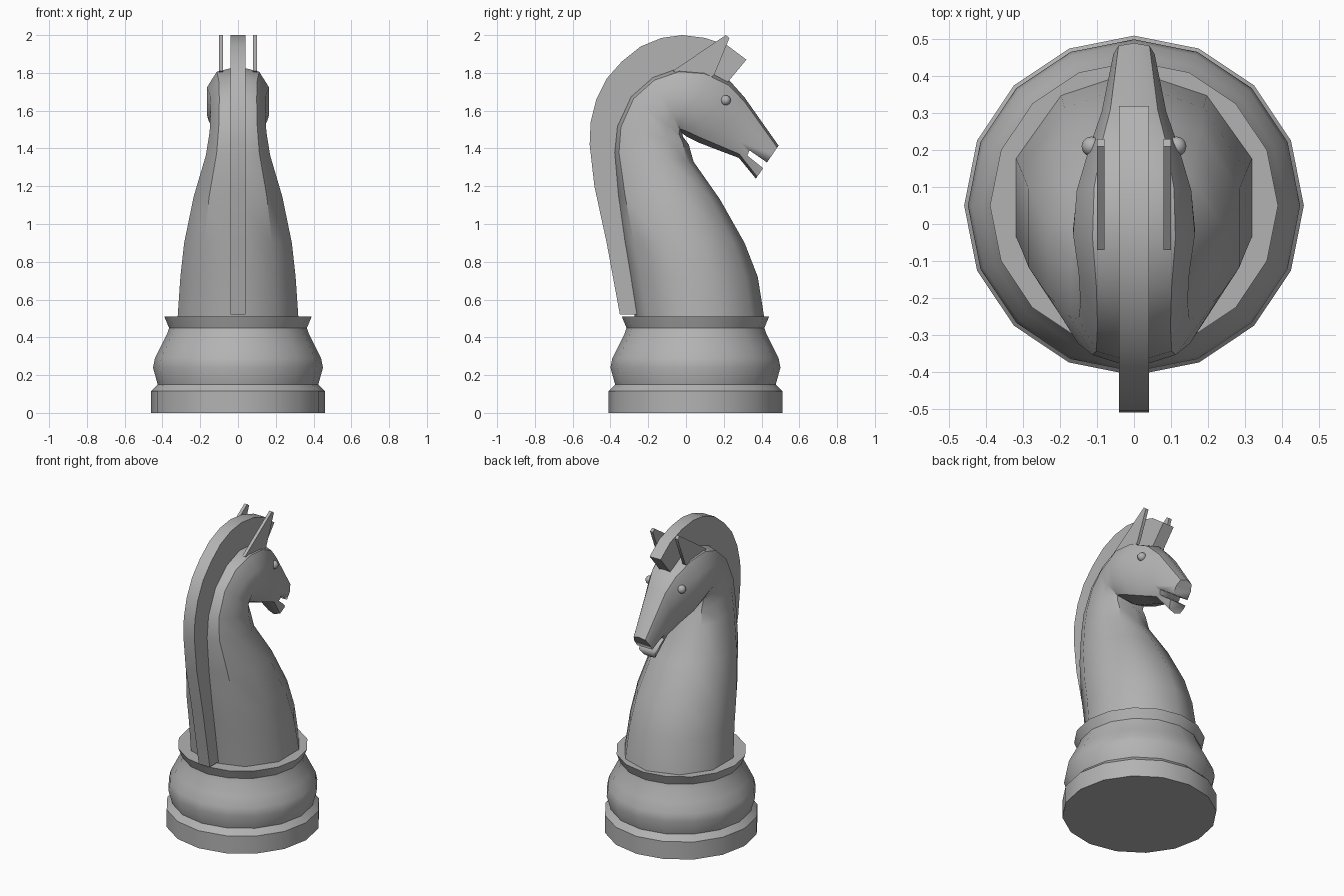
import bpy, bmesh, math
from mathutils import Vector

cube = bpy.data.objects.get("Cube")
if cube:
    bpy.data.objects.remove(cube)

grey = bpy.data.materials.new("plain_grey")
grey.use_nodes = True
COLOUR = (0.45, 0.45, 0.45, 1)
grey.diffuse_color = COLOUR
grey.node_tree.nodes["Principled BSDF"].inputs["Base Color"].default_value = COLOUR


def finish(bm, name, angle=35):
    bmesh.ops.recalc_face_normals(bm, faces=bm.faces)
    mesh = bpy.data.meshes.new(name)
    bm.to_mesh(mesh)
    bm.free()
    mesh.materials.append(grey)
    obj = bpy.data.objects.new(name, mesh)
    bpy.context.collection.objects.link(obj)
    bpy.ops.object.select_all(action='DESELECT')
    obj.select_set(True)
    bpy.context.view_layer.objects.active = obj
    bpy.ops.object.shade_smooth_by_angle(angle=math.radians(angle))
    return obj


def loft(rings, name, angle=35):
    """Skin a list of closed rings and cap both ends."""
    bm = bmesh.new()
    loops = [[bm.verts.new(p) for p in ring] for ring in rings]
    n = len(loops[0])
    for a, b in zip(loops, loops[1:]):
        for i in range(n):
            j = (i + 1) % n
            bm.faces.new((a[i], a[j], b[j], b[i]))
    bm.faces.new(loops[0])
    bm.faces.new(loops[-1])
    return finish(bm, name, angle)


def slab(outline, x0, x1, name):
    """Side outline (y, z) given thickness along x."""
    return loft([[(x, y, z) for y, z in outline] for x in (x0, x1)], name)


# Turned base, sixteen sided
def circle(r, z, n=16):
    return [(r * math.cos(i * math.tau / n), 0.05 + r * math.sin(i * math.tau / n), z)
            for i in range(n)]


base_profile = [(.46, 0), (.46, .115), (.425, .15), (.45, .24), (.44, .29),
                (.41, .35), (.375, .42), (.365, .45), (.39, .51)]
loft([circle(r, z) for r, z in base_profile], "base", 30)


# Neck and head: back point, throat point, half width, roundness
def section(back, front, width, power, n=10):
    back, front = Vector((0, *back)), Vector((0, *front))
    mid, half = (back + front) / 2, (front - back) / 2
    ring = []
    for i in range(n):
        s, c = math.sin(i * math.tau / n), math.cos(i * math.tau / n)
        x = math.copysign(abs(s / .951) ** power, s) if abs(s) > 1e-6 else 0
        y = math.copysign(abs(c) ** power, c)
        ring.append(mid + half * y + Vector((width * x, 0, 0)))
    return ring


stations = [
    ((-.27, .5), (.415, .5), .32, 1),
    ((-.305, .72), (.38, .72), .305, 1),
    ((-.335, .9), (.31, .9), .285, .95),
    ((-.37, 1.15), (.18, 1.13), .235, .9),
    ((-.39, 1.38), (.04, 1.33), .17, .85),
    ((-.375, 1.52), (.015, 1.42), .15, .8),
    ((-.30, 1.68), (-.015, 1.46), .145, .8),
    ((-.18, 1.785), (-.02, 1.48), .15, .8),
    ((-.04, 1.835), (0, 1.465), .165, .8),
    ((.1, 1.825), (.07, 1.43), .155, .75),
    ((.23, 1.76), (.16, 1.395), .12, .7),
    ((.31, 1.67), (.28, 1.35), .088, .65),
    ((.49, 1.415), (.37, 1.24), .056, .6),
]
horse = loft([section(*s) for s in stations], "neck_and_head", 40)

# Mouth slot
cutter = slab([(.336, 1.39), (.47, 1.297), (.49, 1.23), (.325, 1.362)],
              -.2, .2, "mouth_cutter")
cutter.hide_render = True
cutter.hide_viewport = True
cut = horse.modifiers.new("mouth", 'BOOLEAN')
cut.object = cutter
cut.operation = 'DIFFERENCE'
cut.solver = 'EXACT'
bpy.context.view_layer.objects.active = horse
bpy.ops.object.modifier_apply(modifier=cut.name)
bpy.data.objects.remove(cutter)

# Mane crest
outer = [(-.35, .52), (-.42, .9), (-.485, 1.2), (-.51, 1.42), (-.505, 1.54),
         (-.475, 1.66), (-.42, 1.77), (-.34, 1.86), (-.24, 1.94), (-.13, 1.985),
         (-.02, 2), (.1, 1.985), (.22, 1.945), (.32, 1.87)]
inner = [(.22, 1.75), (.1, 1.79), (-.04, 1.8), (-.17, 1.75), (-.28, 1.66),
         (-.35, 1.52), (-.37, 1.38), (-.35, 1.15), (-.31, .9), (-.26, .52)]
slab(outer + inner, -.04, .04, "mane")

# Ears and eyes on both sides
ear = [(-.07, 1.81), (.21, 2), (.23, 1.985), (.15, 1.79), (.08, 1.74)]
for side, label in ((1, "left"), (-1, "right")):
    slab(ear, side * .08, side * .1, label + "_ear")
    bm = bmesh.new()
    bmesh.ops.create_uvsphere(bm, u_segments=12, v_segments=8, radius=.027)
    bmesh.ops.translate(bm, verts=bm.verts, vec=(side * .115, .21, 1.655))
    finish(bm, label + "_eye", 60)
